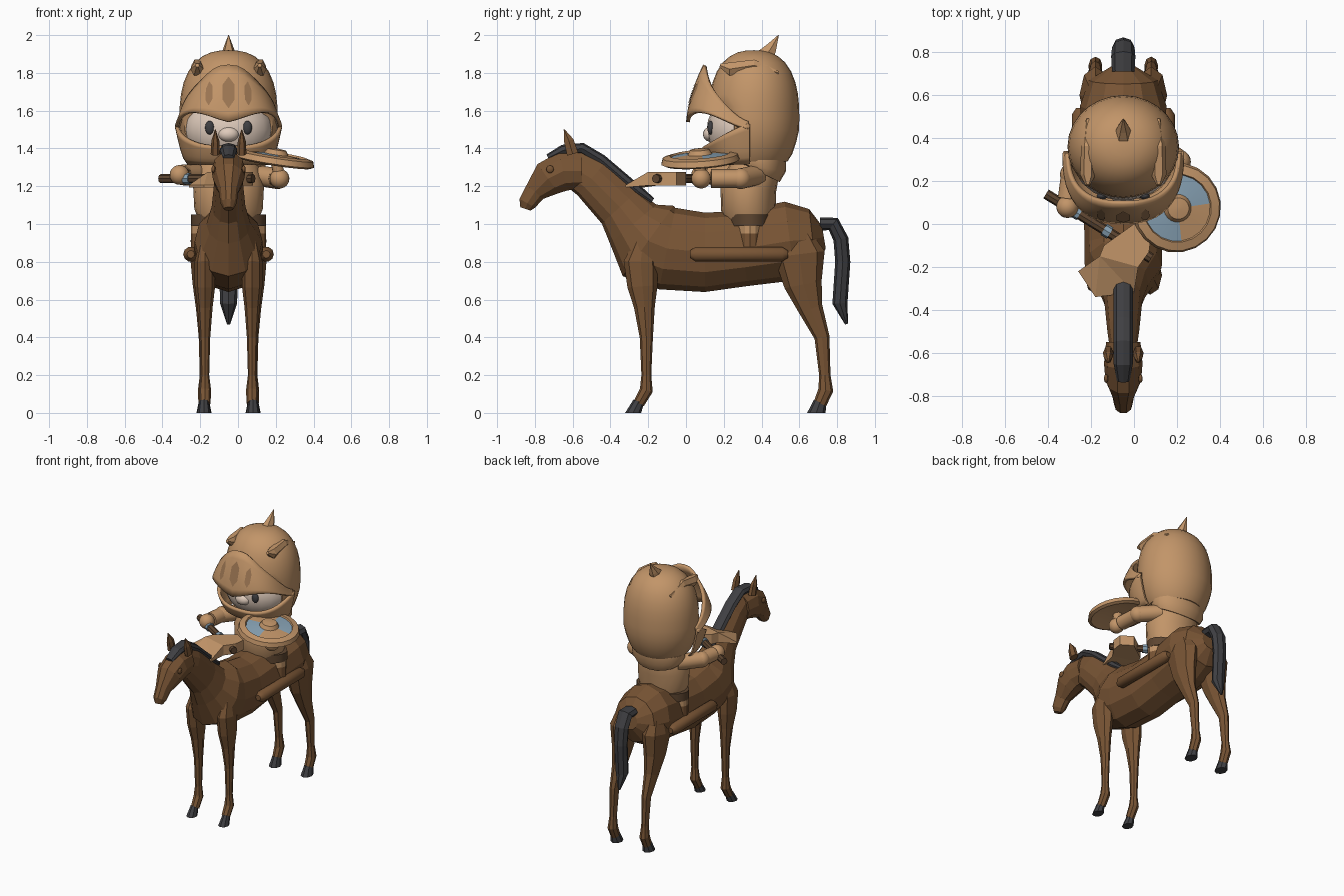
import bpy, bmesh
from math import sin, cos, pi, radians, copysign
from mathutils import Vector, Matrix

if "Cube" in bpy.data.objects:
    bpy.data.objects.remove(bpy.data.objects["Cube"])

CENTRE = -.05  # symmetry plane of horse and rider
SIDES = (("left", 1), ("right", -1))


def material(name, red, green, blue):
    mat = bpy.data.materials.new(name)
    mat.use_nodes = True
    colour = (red, green, blue, 1)
    mat.diffuse_color = colour
    mat.node_tree.nodes["Principled BSDF"].inputs["Base Color"].default_value = colour
    return mat


COAT = material("brown coat", .19, .09, .035)
ARMOUR = material("tan armour", .54, .3, .14)
DARK = material("charcoal hair", .05, .05, .055)
LEATHER = material("dark leather", .11, .06, .03)
STEEL = material("steel blue", .25, .37, .47)
SKIN = material("pale skin", .74, .6, .5)
SLOT = material("shaded tan", .33, .18, .085)


def finish(name, bm, materials, smooth=None):
    bmesh.ops.recalc_face_normals(bm, faces=bm.faces)
    mesh = bpy.data.meshes.new(name)
    bm.to_mesh(mesh)
    bm.free()
    part = bpy.data.objects.new(name, mesh)
    bpy.context.collection.objects.link(part)
    for mat in materials:
        mesh.materials.append(mat)
    if smooth:
        part.select_set(True)
        bpy.context.view_layer.objects.active = part
        bpy.ops.object.shade_smooth_by_angle(angle=radians(smooth))
        part.select_set(False)
    return part


def bridge(bm, rings, closed=True):
    for lower, upper in zip(rings, rings[1:]):
        count = len(lower)
        for i in range(count if closed else count - 1):
            j = (i + 1) % count
            bm.faces.new((lower[i], lower[j], upper[j], upper[i]))


def circle(count):
    return [(cos(2 * pi * i / count), sin(2 * pi * i / count)) for i in range(count)]


def tube(name, path, mat, wide=1, taper=1, x=0, sides=10, smooth=None):
    """Elliptic tube along (y, z, radius) points; wide scales its x radius and
    taper changes that scale toward the end. Nothing goes below the ground."""
    bm = bmesh.new()
    points = [Vector((CENTRE + x, y, z)) for y, z, radius in path]
    last = len(path) - 1
    rings = []
    for i, point in enumerate(points):
        along = points[min(i + 1, last)] - points[max(i - 1, 0)]
        radius = path[i][-1]
        across = Vector((radius * wide * (1 + (taper - 1) * i / last), 0, 0))
        up = along.cross(Vector((1, 0, 0))).normalized() * radius
        ring = [bm.verts.new(point + across * c + up * s) for c, s in circle(sides)]
        for vert in ring:
            vert.co.z = max(vert.co.z, 0)
        rings.append(ring)
    bridge(bm, rings)
    bm.faces.new(rings[0])
    bm.faces.new(rings[-1])
    return finish(name, bm, [mat], smooth)


def limb(name, start, end, radius, mat, sides=12):
    start, end = Vector(start), Vector(end)
    bm = bmesh.new()
    turn = (end - start).to_track_quat("Z", "Y").to_matrix().to_4x4()
    bmesh.ops.create_cone(bm, cap_ends=True, segments=sides, radius1=radius, radius2=radius,
                          depth=(end - start).length,
                          matrix=Matrix.Translation((start + end) / 2) @ turn)
    return finish(name, bm, [mat], 40)


def ball(name, place, size, mat):
    bm = bmesh.new()
    bmesh.ops.create_uvsphere(bm, u_segments=20, v_segments=12, radius=1,
                              matrix=Matrix.Translation(place) @ Matrix.Diagonal((*size, 1)))
    return finish(name, bm, [mat], 60)


def shell(name, surface, span, mat):
    """Curved plate from a function of angle and height fraction."""
    bm = bmesh.new()
    columns, levels = 28, 6
    grid = [[bm.verts.new(surface(radians(span * (2 * i / columns - 1)), j / levels))
             for i in range(columns + 1)] for j in range(levels + 1)]
    bridge(bm, grid, closed=False)
    part = finish(name, bm, [mat], 45)
    thickness = part.modifiers.new("thickness", "SOLIDIFY")
    thickness.thickness = .02
    thickness.offset = 0


# Horse: trunk with neck, head, mane and tail
tube("horse_body", [
    (.73, .93, .06), (.67, .92, .16), (.55, .91, .21), (.3, .87, .2), (.1, .85, .21), (-.1, .87, .22),
    (-.2, .91, .23), (-.28, 1, .16), (-.35, 1.09, .13), (-.5, 1.24, .115), (-.6, 1.3, .1)],
    COAT, wide=1.05, taper=.57, sides=12)
tube("horse_head", [(-.55, 1.28, .1), (-.65, 1.28, .11), (-.73, 1.24, .1), (-.8, 1.17, .06),
                    (-.84, 1.11, .05), (-.85, 1.08, .03)], COAT, wide=.8, taper=1.1)
tube("mane", [(-.73, 1.35, .02), (-.65, 1.39, .03), (-.55, 1.4, .03), (-.45, 1.34, .03),
              (-.25, 1.17, .03), (-.18, 1.12, .02)], DARK, wide=1.5, sides=8)
tube("tail", [(.71, 1, .035), (.78, 1, .04), (.82, .92, .04), (.83, .8, .04), (.815, .58, .04),
              (.85, .47, .008)], DARK, wide=1.5, taper=.7, sides=8)

for side, sign in SIDES:
    tube(f"{side}_ear", [(-.6, 1.37, .035), (-.62, 1.44, .03), (-.645, 1.5, .003)],
         COAT, wide=.7, x=.07 * sign, sides=6)
    ball(f"{side}_horse_eye", (CENTRE + .08 * sign, -.72, 1.29), (.01, .02, .02), COAT)
    # Legs grow out of the trunk and taper to the pastern; hooves flatten on the ground
    tube(f"{side}_front_leg", [
        (-.22, .95, .03), (-.24, .8, .09), (-.23, .67, .08), (-.22, .56, .055), (-.21, .4, .035),
        (-.21, .2, .026), (-.21, .12, .035), (-.25, .05, .03)],
        COAT, wide=.55, taper=1.8, x=.125 * sign, sides=8)
    tube(f"{side}_front_hoof", [(-.25, .06, .03), (-.28, -.02, .045)],
         DARK, wide=.8, x=.13 * sign, sides=8)
    tube(f"{side}_hind_leg", [
        (.58, 1, .05), (.6, .84, .135), (.62, .68, .1), (.66, .55, .065), (.72, .4, .04),
        (.735, .2, .03), (.74, .12, .04), (.71, .05, .035)],
        COAT, wide=.5, taper=1.7, x=.13 * sign, sides=8)
    tube(f"{side}_hind_hoof", [(.71, .06, .035), (.69, -.02, .05)],
         DARK, wide=.8, x=.13 * sign, sides=8)
    # Padded bar hanging beside the saddle
    tube(f"{side}_saddle_bar", [(y, .84, radius) for y, radius in
                                ((.02, .02), (.05, .04), (.51, .04), (.54, .02))],
         COAT, x=.2 * sign, smooth=40)

# Saddle: stacked oval bands
for name, bottom, top, mat in (("saddle_flap", .87, .95, COAT), ("saddle_skirt", .95, 1, ARMOUR)):
    tube(name, [(.34, bottom, .09), (.34, top, .09)], mat, wide=2.2, sides=20)
tube("saddle_belt", [(.34, .99, .12), (.34, 1.05, .12)], LEATHER, wide=1.65, sides=20, smooth=40)

# Rider body
tube("torso", [(.34, 1, .12), (.33, 1.08, .145), (.33, 1.2, .15), (.37, 1.3, .13), (.38, 1.34, .1)],
     ARMOUR, wide=1.25, sides=20, smooth=40)
tube("collar", [(.38, 1.28, .13), (.39, 1.3, .14), (.39, 1.34, .14)],
     ARMOUR, wide=1.4, sides=20, smooth=40)
for side, shoulder, elbow, hand in (
        ("right", (-.18, .37, 1.26), (-.29, .23, 1.26), (-.31, .08, 1.26)),
        ("left", (.08, .38, 1.26), (.21, .29, 1.24), (.22, .08, 1.24))):
    limb(f"{side}_upper_arm", shoulder, elbow, .055, ARMOUR)
    ball(f"{side}_elbow", elbow, [.055] * 3, ARMOUR)
    limb(f"{side}_forearm", elbow, Vector(elbow).lerp(Vector(hand), .75), .05, ARMOUR)
    ball(f"{side}_fist", hand, [.052] * 3, ARMOUR)

# Face
ball("face", (CENTRE, .3, 1.5), (.235, .19, .19), SKIN)
ball("nose", (CENTRE, .13, 1.475), (.055, .04, .04), SKIN)
for side, sign in SIDES:
    ball(f"{side}_eye", (CENTRE + sign * .1, .13, 1.51), (.024, .017, .036), DARK)

# Helmet bowl: rounded-off drum, narrowing to the neck and set back at the face
BOXY = 2.5
bm = bmesh.new()
bmesh.ops.create_uvsphere(bm, u_segments=28, v_segments=18, radius=1)
for vert in bm.verts:
    unit = vert.co / (vert.co.xy.length ** BOXY + abs(vert.co.z) ** BOXY) ** (1 / BOXY)
    z = max(1.33, 1.56 + .36 * unit.z)
    squeeze = 1 - .6 * max(0, 1.5 - z)
    x, y = CENTRE + .26 * squeeze * unit.x, .36 + .24 * squeeze * unit.y
    vert.co = (x, max(y, .25) if z < 1.58 else y, z)
finish("helmet", bm, [ARMOUR], 45)

# Ridges and spike on the helmet
tube("crest_spike", [(.39, 1.85, .07), (.45, 1.93, .035), (.49, 2, .002)], ARMOUR, wide=.8, sides=6)
for side, sign in SIDES:
    tube(f"{side}_helmet_ridge", [(.18, 1.84, .012), (.23, 1.82, .04), (.36, 1.84, .035), (.49, 1.8, .01)],
         ARMOUR, wide=.9, x=sign * .165, sides=6)


def oval(angle, half_width, depth, z):
    forward = max(0, cos(angle)) ** .8
    sideways = copysign(abs(sin(angle)) ** .8, angle)
    return Vector((CENTRE + half_width * sideways, .33 - depth * forward, z))


def visor(angle, t):
    front = max(0, cos(angle))
    low = 1.5 + .04 * front + .06 * sin(min(pi, 2 * abs(angle)))
    top = max(low + .03, 1.54 + .24 * front ** 1.2 + .06 * front ** 12)
    return oval(angle, .275 - .02 * t, .32 - .03 * t - .06 * t * t, low + (top - low) * t)


def chin(angle, t):
    flare = .065 * t ** .6
    rise = .21 - .12 * max(0, cos(angle))
    return oval(angle, .21 + flare, .17 + flare, 1.32 + t * rise)


shell("visor", visor, 95, ARMOUR)
shell("chin_guard", chin, 100, ARMOUR)

# Breathing slots: thin hexagonal plates on the visor
for name, middle in (("right", -.3), ("middle", 0), ("left", .3)):
    bm = bmesh.new()
    outward = Vector((sin(middle), -cos(middle), 0)) * .014
    bm.faces.new([bm.verts.new(visor(middle + .08 * c, .52 + .28 * s) + outward)
                  for s, c in circle(6)])
    finish(f"{name}_visor_slot", bm, [SLOT])

# Axe held across the neck of the horse
butt, tip = Vector((-.41, .14, 1.24)), Vector((.08, -.16, 1.24))
limb("axe_handle", butt, tip, .024, LEATHER, sides=8)
for name, place in (("lower", .29), ("upper", .58)):
    limb(f"{name}_axe_collar", butt.lerp(tip, place - .03), butt.lerp(tip, place + .03),
         .03, STEEL, sides=8)
outline = ((-.14, -.1), (0, 0), (.08, -.05), (.07, -.13), (.02, -.2), (0, -.32), (-.18, -.34),
           (-.26, -.22), (-.16, -.15))
bm = bmesh.new()
layers = []
for sign in (1, -1):
    layers.append([bm.verts.new((x, y, 1.24 + sign * .036 if y > -.21 else 1.2 + sign * .006))
                   for x, y in outline])
    bm.faces.new(layers[-1])
bridge(bm, layers)
bmesh.ops.triangulate(bm, faces=[face for face in bm.faces if len(face.verts) > 4])
finish("axe_blade", bm, [ARMOUR])

# Round shield: turned profile with two blue quarters
profile = ((.01, .05), (.05, .045), (.065, .02), (.155, .01), (.16, .02), (.2, .01), (.21, -.02),
           (.19, -.03), (.1, -.01))
bm = bmesh.new()
rings = [[bm.verts.new((radius * c, radius * s, z)) for c, s in circle(20)] for radius, z in profile]
bridge(bm, rings)
bm.faces.new(rings[0])
bm.faces.new(rings[-1])
for face in bm.faces:
    middle = face.calc_center_median()
    if .1 < middle.xy.length < .12 and middle.x * middle.y > 0:
        face.material_index = 1
shield = finish("shield", bm, [ARMOUR, STEEL], 30)
shield.location = (.2, .075, 1.35)
shield.rotation_euler = [radians(angle) for angle in (5, 8, 8)]
limb("shield_grip", (.22, .08, 1.25), (.2, .07, 1.34), .03, ARMOUR)
